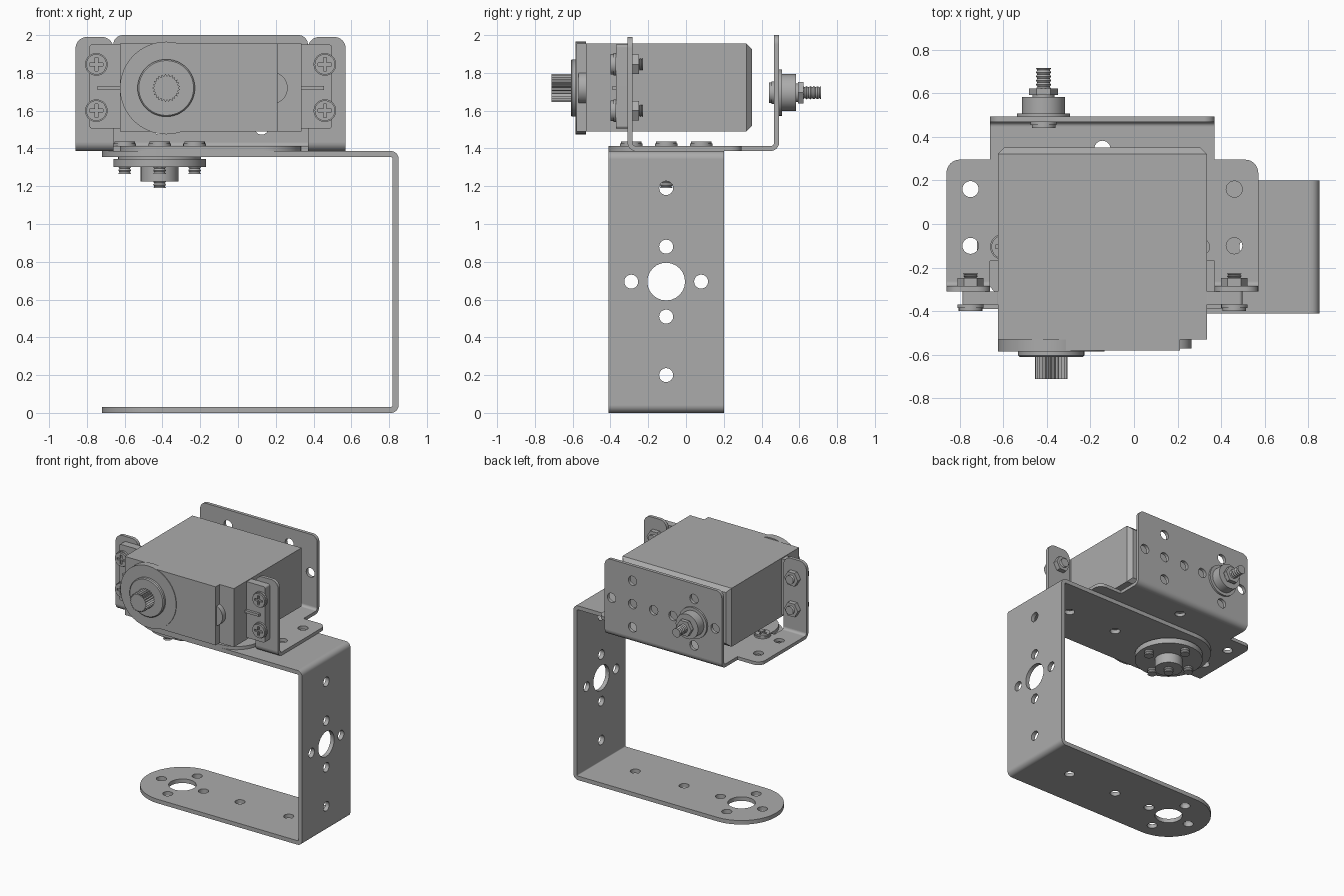
import bpy, bmesh
from math import sin, cos, pi, tan
from mathutils import Vector, Matrix

if "Cube" in bpy.data.objects:
    bpy.data.objects.remove(bpy.data.objects["Cube"])

grey = bpy.data.materials.new("plain_grey")
grey.use_nodes = True
COLOUR = (0.41, 0.41, 0.41, 1)
grey.diffuse_color = COLOUR
grey.node_tree.nodes["Principled BSDF"].inputs["Base Color"].default_value = COLOUR

# Flat coordinates (u, v) of a part lie in the plane across its axis
U = {"x": (0, 1, 0), "y": (1, 0, 0), "z": (1, 0, 0)}
V = {"x": (0, 0, 1), "y": (0, 0, 1), "z": (0, 1, 0)}
N = {"x": (1, 0, 0), "y": (0, 1, 0), "z": (0, 0, 1)}


def finish(name, bm):
    bmesh.ops.remove_doubles(bm, verts=bm.verts, dist=0.0002)
    bmesh.ops.recalc_face_normals(bm, faces=bm.faces)
    mesh = bpy.data.meshes.new(name)
    bm.to_mesh(mesh)
    bm.free()
    mesh.materials.append(grey)
    ob = bpy.data.objects.new(name, mesh)
    bpy.context.collection.objects.link(ob)
    bpy.ops.object.select_all(action="DESELECT")
    ob.select_set(True)
    bpy.context.view_layer.objects.active = ob
    bpy.ops.object.shade_smooth_by_angle(angle=0.6)
    return ob


def circle(u, v, r, n=24):
    return [(u + r * cos(2 * pi * i / n), v + r * sin(2 * pi * i / n)) for i in range(n)]


def rounded(corners, steps=10):
    """Outline from (u, v, radius) corners."""
    pts = []
    for i, (u, v, r) in enumerate(corners):
        p = Vector((u, v))
        if not r:
            pts.append((u, v))
            continue
        a = (Vector(corners[i - 1][:2]) - p).normalized()
        b = (Vector(corners[(i + 1) % len(corners)][:2]) - p).normalized()
        half = a.angle(b) / 2
        centre = p + (a + b).normalized() * r / sin(half)
        start, end = p + a * r / tan(half) - centre, p + b * r / tan(half) - centre
        for k in range(steps + 1):
            q = centre + start.lerp(end, k / steps).normalized() * r
            pts.append((q.x, q.y))
    return pts


def rect(u0, u1, v0, v1, low=0, high=0):
    return rounded([(u0, v0, low), (u1, v0, low), (u1, v1, high), (u0, v1, high)])


def plate(name, axis, lo, hi, outline, holes=()):
    """Sheet with holes, from lo to hi along the axis."""
    cu = bpy.data.curves.new(name, "CURVE")
    cu.dimensions, cu.fill_mode, cu.extrude = "2D", "BOTH", (hi - lo) / 2
    for loop in [outline, *holes]:
        sp = cu.splines.new("POLY")
        sp.points.add(len(loop) - 1)
        for pt, (u, v) in zip(sp.points, loop):
            pt.co = (u, v, 0, 1)
        sp.use_cyclic_u = True
    tmp = bpy.data.objects.new(name, cu)
    bpy.context.collection.objects.link(tmp)
    graph = bpy.context.evaluated_depsgraph_get()
    mesh = bpy.data.meshes.new_from_object(tmp.evaluated_get(graph))
    bm = bmesh.new()
    bm.from_mesh(mesh)
    bpy.data.objects.remove(tmp)
    bpy.data.curves.remove(cu)
    bpy.data.meshes.remove(mesh)
    turn = Matrix((U[axis], V[axis], N[axis])).transposed().to_4x4()
    bm.transform(Matrix.Translation(Vector(N[axis]) * (lo + hi) / 2) @ turn)
    return finish(name, bm)


def bend(name, axis, lo, hi, u, v, inner, outer, quarter):
    """Quarter-round fold of a sheet."""
    arc = [(quarter + k / 8) * pi / 2 for k in range(9)]
    pts = [(u + outer * cos(a), v + outer * sin(a)) for a in arc]
    pts += [(u + inner * cos(a), v + inner * sin(a)) for a in reversed(arc)]
    plate(name, axis, lo, hi, pts)


def turned(name, axis, u, v, profile, n=32):
    """Turned part from (height, radius) points along the axis."""
    bm = bmesh.new()
    rings = [[bm.verts.new(Vector(U[axis]) * a + Vector(V[axis]) * b + Vector(N[axis]) * h)
              for a, b in circle(u, v, r, n)] for h, r in profile]
    for r0, r1 in zip(rings, rings[1:]):
        for i in range(n):
            bm.faces.new((r0[i], r0[(i + 1) % n], r1[(i + 1) % n], r1[i]))
    bm.faces.new(rings[0])
    bm.faces.new(rings[-1])
    return finish(name, bm)


def drum(name, axis, u, v, lo, hi, r, n=32):
    return turned(name, axis, u, v, [(lo, r), (hi, r)], n)


def thread(name, axis, u, v, lo, hi, r, turns=5):
    step = (hi - lo) / turns / 2
    turned(name, axis, u, v, [(lo + k * step, r * (0.82 if k % 2 else 1))
                              for k in range(2 * turns + 1)], 20)


def screw_head(name, axis, u, v, base, top, r=0.06):
    """Pan head with a cross recess facing from base towards top."""
    mid = base + (top - base) * 0.5
    turned(name, axis, u, v, [(base, r), (mid, r)], 28)
    a, b = r * 0.13, r * 0.6
    cross = [(a, a), (a, b), (-a, b), (-a, a), (-b, a), (-b, -a),
             (-a, -a), (-a, -b), (a, -b), (a, -a), (b, -a), (b, a)]
    plate(name + "_crown", axis, min(mid, top), max(mid, top), circle(u, v, r * 0.9, 28),
          [[(u + p, v + q) for p, q in cross]])


CX, HY, HX, SMALL = -0.145, -0.105, -0.415, 0.037
RING = [(0.185, 0), (-0.185, 0), (0, 0.185), (0, -0.185)]


def hole_ring(u, v, big):
    return [circle(u, v, big)] + [circle(u + a, v + b, SMALL) for a, b in RING]


# Large U-shaped bracket
for name, z0, z1 in (("lower", 0, 0.032), ("upper", 1.354, 1.386)):
    arm = rounded([(-0.72, -0.41, 0.304), (0.81, -0.41, 0),
                   (0.81, 0.2, 0), (-0.72, 0.2, 0.304)], 24)
    plate(name + "_bracket_arm", "z", z0, z1, arm, hole_ring(HX, HY, 0.1)
          + [circle(x, HY, SMALL) for x in (0.09, 0.52)])
plate("bracket_upright", "x", 0.818, 0.85, rect(-0.41, 0.2, 0.04, 1.346),
      hole_ring(HY, 0.695, 0.1) + [circle(HY, z, SMALL) for z in (0.2, 1.19)])
bend("lower_bracket_fold", "y", -0.41, 0.2, 0.81, 0.04, 0.008, 0.04, 3)
bend("upper_bracket_fold", "y", -0.41, 0.2, 0.81, 1.346, 0.008, 0.04, 0)

# Servo mount: base sheet with side wings, rear wall and two front flaps
half = [(0.48, -0.41, 0.2), (0.48, -0.17, 0), (0.515, -0.17, 0), (0.515, -0.264, 0),
        (0.715, -0.264, 0), (0.715, 0.295, 0.06), (0.515, 0.295, 0), (0.515, 0.447, 0)]
outline = [(CX + d, y, r) for d, y, r in half] + [(CX - d, y, r) for d, y, r in reversed(half)]
spots = [(CX + s * 0.605, y) for s in (-1, 1) for y in (0.16, -0.1)]
plate("mount_base", "z", 1.386, 1.412, rounded(outline),
      [circle(x, y, SMALL) for x, y in spots + [(CX, 0.345), (0.31, HY)]])
wall_holes = hole_ring(0.125, 1.695, SMALL) + hole_ring(HX, 1.695, SMALL)
wall_holes = [h for i, h in enumerate(wall_holes) if i != 5]
plate("mount_rear_wall", "y", 0.467, 0.493, rect(-0.66, 0.37, 1.432, 2.0, 0, 0.05), wall_holes)
bend("mount_rear_fold", "x", -0.66, 0.37, 0.447, 1.432, 0.02, 0.046, 3)

# Servo body with chamfered rear
bm = bmesh.new()
bmesh.ops.create_cube(bm, size=1)
bm.transform(Matrix.Translation((CX, -0.09, 1.7225)) @ Matrix.Diagonal((0.96, 0.88, 0.465, 1)))
rear = [e for e in bm.edges if all(v.co.y > 0.3 for v in e.verts)]
bmesh.ops.bevel(bm, geom=rear, offset=0.03, segments=1, affect="EDGES")
finish("servo_body", bm)

# Flaps, servo ears and their fasteners on both sides
for side, s in (("left", 1), ("right", -1)):
    x0, x1 = sorted((CX + s * 0.515, CX + s * 0.715))
    plate(side + "_mount_flap", "y", -0.31, -0.284, rect(x0, x1, 1.432, 1.99, 0, 0.06))
    bend(side + "_flap_fold", "x", x0, x1, -0.264, 1.432, 0.02, 0.046, 2)
    x0, x1 = sorted((CX + s * 0.47, CX + s * 0.642))
    plate(side + "_servo_ear", "y", -0.37, -0.31, rect(x0, x1, 1.505, 1.95, 0.015, 0.015))
    x0, x1 = sorted((CX + s * 0.48, CX + s * 0.6))
    plate(side + "_ear_rib", "y", -0.39, -0.37, rect(x0, x1, 1.71, 1.73))
    for z in (1.6, 1.845):
        x = CX + s * 0.605
        screw_head(side + "_ear_screw", "y", x, z, -0.37, -0.4)
        drum(side + "_ear_nut", "y", x, z, -0.284, -0.248, 0.06, 6)
        thread(side + "_ear_screw_end", "y", x, z, -0.25, -0.228, 0.034, 2)

# Gear housing and output spline
SX, SZ = -0.38, 1.72
plate("gear_cover", "y", -0.58, -0.53, rect(SX, 0.21, 1.49, 1.955))
drum("gear_cover_round", "y", SX, SZ, -0.585, -0.53, 0.245, 64)
drum("gear_cover_step", "y", 0.178, SZ, -0.57, -0.53, 0.085, 40)
turned("output_boss", "y", SX, SZ, [(-0.61, 0.145), (-0.603, 0.152), (-0.58, 0.152)], 48)
teeth = [(SX + r * cos(a), SZ + r * sin(a)) for i in range(50)
         for r, a in [((0.075 if i % 2 else 0.062), i * pi / 25)]]
plate("output_spline", "y", -0.712, -0.61, teeth)

# Pivot on the rear wall
screw_head("pivot_screw", "y", HX, 1.695, 0.467, 0.44)
drum("pivot_flange", "y", HX, 1.695, 0.493, 0.508, 0.122, 48)
drum("pivot_bearing", "y", HX, 1.695, 0.508, 0.582, 0.098, 48)
drum("pivot_washer", "y", HX, 1.695, 0.582, 0.595, 0.05)
drum("pivot_nut", "y", HX, 1.695, 0.592, 0.622, 0.066, 6)
thread("pivot_thread", "y", HX, 1.695, 0.62, 0.715, 0.035)

# Round horn under the upper arm
drum("horn_spacer", "z", HX, HY, 1.345, 1.354, 0.22, 48)
drum("horn_disc", "z", HX, HY, 1.302, 1.345, 0.245, 64)
drum("horn_hub", "z", HX, HY, 1.225, 1.302, 0.1, 40)
thread("horn_centre_screw", "z", HX, HY, 1.19, 1.225, 0.034, 2)
for a, b in RING:
    screw_head("horn_screw", "z", HX + a, HY + b, 1.412, 1.438)
    thread("horn_screw_end", "z", HX + a, HY + b, 1.265, 1.302, 0.034, 2)
